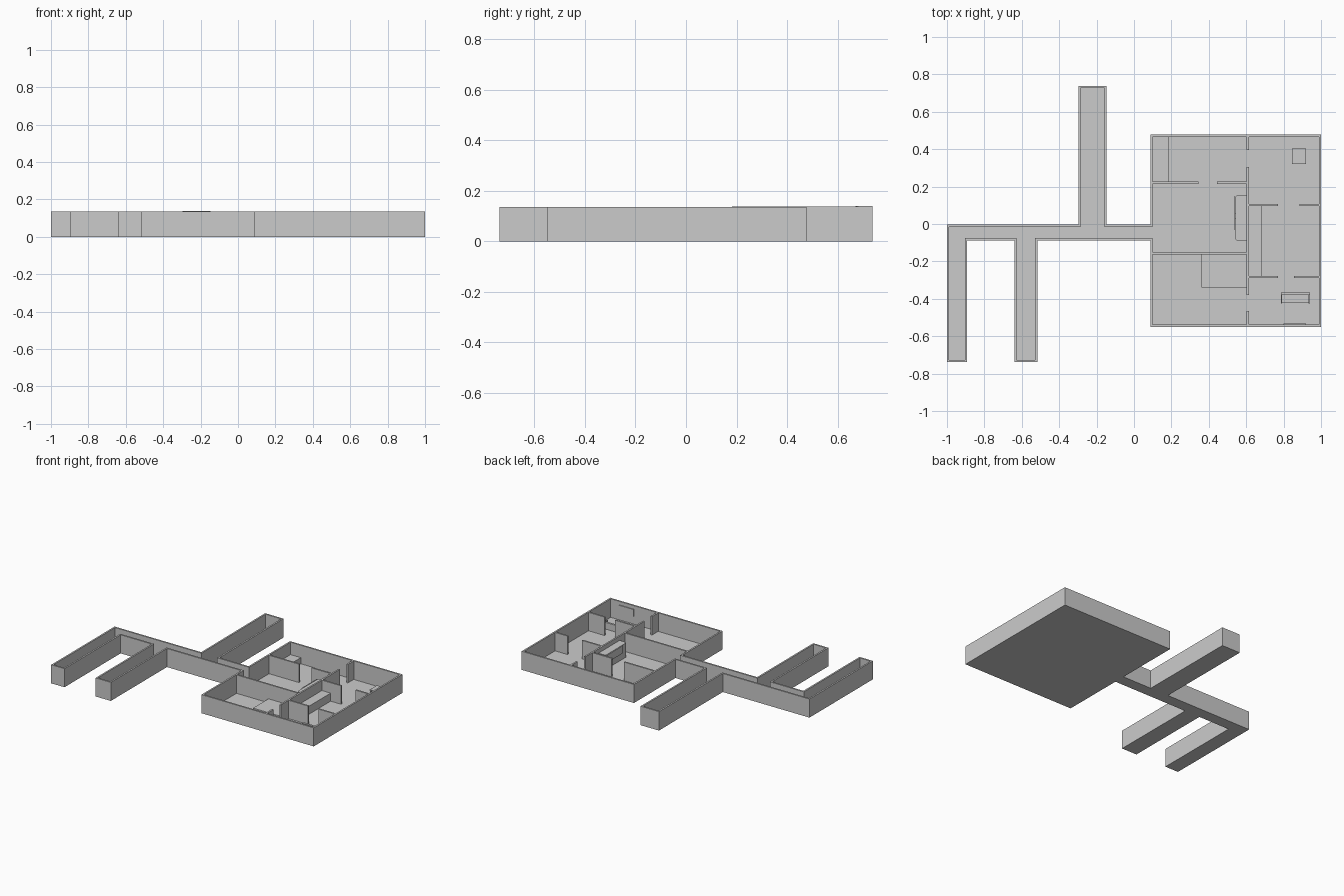
import bpy, bmesh

if "Cube" in bpy.data.objects:
    bpy.data.objects.remove(bpy.data.objects["Cube"])

H = 0.136      # wall height
T = 0.012      # wall thickness
LIFT = 0.001   # parts rest just above the floor sheet


def finish(name, bm):
    me = bpy.data.meshes.new(name)
    bm.to_mesh(me)
    bm.free()
    ob = bpy.data.objects.new(name, me)
    bpy.context.collection.objects.link(ob)
    return ob


def add_box(bm, x0, x1, y0, y1, z0, z1):
    verts = bmesh.ops.create_cube(bm, size=1)["verts"]
    for v in verts:
        v.co.x = x1 if v.co.x > 0 else x0
        v.co.y = y1 if v.co.y > 0 else y0
        v.co.z = z1 if v.co.z > 0 else z0
    return verts


def boxes(name, *dims):
    bm = bmesh.new()
    for d in dims:
        add_box(bm, *d)
    return finish(name, bm)


# Floor and outer walls: one outline, inset, rim raised
outline = [
    (-1, -0.738), (-0.892, -0.738), (-0.892, -0.087), (-0.64, -0.087),
    (-0.64, -0.738), (-0.516, -0.738), (-0.516, -0.087), (0.088, -0.087),
    (0.088, -0.55), (1, -0.55), (1, 0.478), (0.088, 0.478),
    (0.088, -0.003), (-0.147, -0.003), (-0.147, 0.738), (-0.297, 0.738),
    (-0.297, -0.003), (-1, -0.003),
]
bm = bmesh.new()
floor = bm.faces.new([bm.verts.new((x, y, 0)) for x, y in outline])
bm.normal_update()
rim = bmesh.ops.inset_region(bm, faces=[floor], thickness=T,
                             use_boundary=True, use_even_offset=True)["faces"]
top = bmesh.ops.extrude_face_region(bm, geom=rim, use_keep_orig=True)["geom"]
for v in top:
    if isinstance(v, bmesh.types.BMVert):
        v.co.z = H + (0.003 if v.co.y > 0.7 else 0)
finish("floor_and_outer_walls", bm)


def wall_x(x0, x1, y):
    return (x0, x1, y - T / 2, y + T / 2, LIFT, H)


def wall_y(x, y0, y1):
    return (x - T / 2, x + T / 2, y0, y1, LIFT, H)


# Central dividing wall with two doorways
DX = 0.608
boxes("dividing_wall", wall_y(DX, 0.396, 0.468), wall_y(DX, -0.38, 0.305),
      wall_y(DX, -0.54, -0.465))
# West room partitions
boxes("west_partitions", wall_x(0.098, 0.345, 0.221), wall_x(0.445, 0.603, 0.221),
      wall_x(0.098, 0.603, -0.156))
# East room partitions
boxes("east_partitions", wall_x(0.613, 0.77, 0.102), wall_x(0.885, 0.99, 0.102),
      wall_x(0.613, 0.77, -0.284), wall_x(0.855, 0.99, -0.284))

# Low furniture blocks
boxes("bench", (0.1, 0.184, 0.227, 0.466, LIFT, 0.045))
boxes("bed", (0.36, 0.602, -0.34, -0.162, LIFT, 0.03))
boxes("kitchen_counter", (0.614, 0.685, -0.278, 0.096, LIFT, 0.06))

# Tall cabinet against the dividing wall, front corners chamfered, with a screen
bm = bmesh.new()
add_box(bm, 0.544, 0.602, -0.09, 0.155, LIFT, 0.105)
edges = [e for e in bm.edges
         if all(v.co.x < 0.55 for v in e.verts) and abs(e.verts[0].co.z - e.verts[1].co.z) > 0.05]
bmesh.ops.bevel(bm, geom=edges, offset=0.008, segments=1, affect='EDGES')
finish("media_cabinet", bm)
boxes("cabinet_screen", (0.536, 0.541, -0.032, 0.15, 0.05, 0.105),
      (0.54, 0.546, 0.03, 0.06, 0.06, 0.08))

# Sofa: seat, back and two arms
boxes("sofa", (0.792, 0.932, -0.422, -0.38, LIFT, 0.025),
      (0.785, 0.94, -0.38, -0.365, LIFT, 0.05),
      (0.785, 0.792, -0.424, -0.38, LIFT, 0.037),
      (0.932, 0.94, -0.424, -0.38, LIFT, 0.037))
# Screen on the south wall
boxes("wall_screen", (0.8, 0.92, -0.538, -0.532, 0.055, 0.11))

# Table with four legs
legs = [(x, x + 0.008, y, y + 0.008, LIFT, 0.036)
        for x in (0.847, 0.91) for y in (0.322, 0.393)]
boxes("table", (0.845, 0.92, 0.32, 0.403, 0.036, 0.043), *legs)
